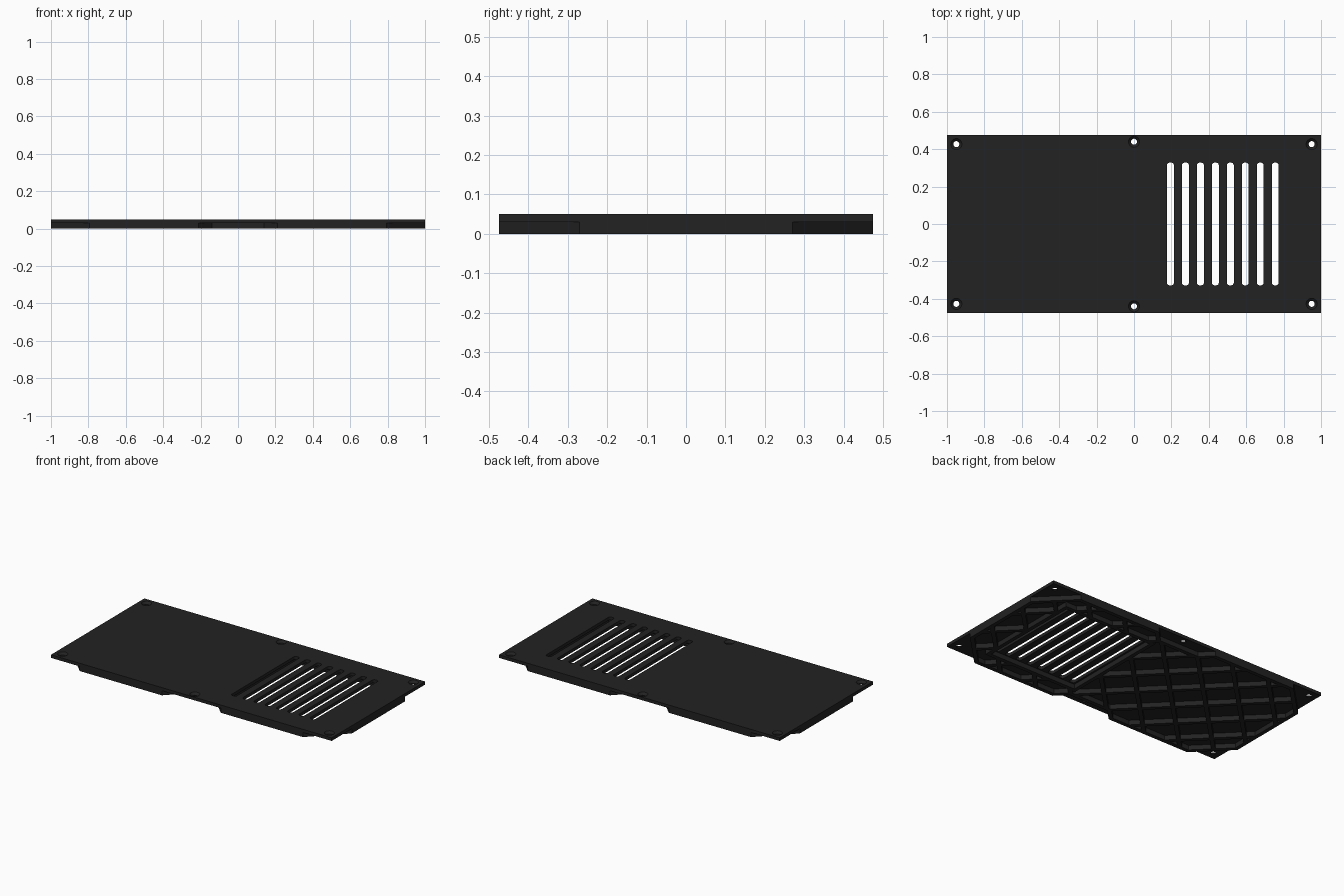
import bpy, bmesh, math
from mathutils import Vector, Matrix

if "Cube" in bpy.data.objects:
    bpy.data.objects.remove(bpy.data.objects["Cube"])

BASE, TOP = 0.03, 0.05           # underside and top of the plate
HX, HY = 1.0, 0.475

mat = bpy.data.materials.new("charcoal_plastic")
mat.diffuse_color = (0.016, 0.016, 0.016, 1)
mat.use_nodes = True
mat.node_tree.nodes["Principled BSDF"].inputs["Base Color"].default_value = mat.diffuse_color


def add_loft(bm, rings):
    """Closed solid through rings of (points, z)."""
    loops = [[bm.verts.new((x, y, z)) for x, y in pts] for pts, z in rings]
    for a, b in zip(loops, loops[1:]):
        for i in range(len(a)):
            j = (i + 1) % len(a)
            bm.faces.new((a[i], a[j], b[j], b[i]))
    bm.faces.new(loops[0][::-1])
    bm.faces.new(loops[-1])


def make(name, solids):
    bm = bmesh.new()
    for rings in solids:
        add_loft(bm, rings)
    bmesh.ops.recalc_face_normals(bm, faces=bm.faces[:])
    me = bpy.data.meshes.new(name)
    bm.to_mesh(me)
    bm.free()
    me.materials.append(mat)
    ob = bpy.data.objects.new(name, me)
    bpy.context.collection.objects.link(ob)
    return ob


def cut(ob, solids, op='DIFFERENCE'):
    cutter = make("cutter", solids)
    cutter.hide_render = True
    mod = ob.modifiers.new("cut", 'BOOLEAN')
    mod.operation, mod.object, mod.solver = op, cutter, 'EXACT'
    bpy.context.view_layer.objects.active = ob
    bpy.ops.object.modifier_apply(modifier=mod.name)
    bpy.data.objects.remove(cutter)


def prism(pts, z0, z1):
    return [(pts, z0), (pts, z1)]


def rect(x0, x1, y0, y1):
    return [(x0, y0), (x1, y0), (x1, y1), (x0, y1)]


def circle(cx, cy, r, n=24):
    return [(cx + r * math.cos(math.tau * i / n), cy + r * math.sin(math.tau * i / n))
            for i in range(n)]


def rounded(cx, cy, hx, hy, r, n=4):
    pts = []
    for q, (sx, sy) in enumerate([(1, 1), (-1, 1), (-1, -1), (1, -1)]):
        for k in range(n + 1):
            a = math.pi / 2 * (q + k / n)
            pts.append((cx + sx * (hx - r) + r * math.cos(a),
                        cy + sy * (hy - r) + r * math.sin(a)))
    return pts


def inset(pts, d):
    """Mitred inward offset of a counter-clockwise outline."""
    out = []
    for i, p in enumerate(pts):
        p = Vector(p)
        a = (p - Vector(pts[i - 1])).normalized()
        b = (Vector(pts[(i + 1) % len(pts)]) - p).normalized()
        na, nb = Vector((-a.y, a.x)), Vector((-b.y, b.x))
        out.append(tuple(p + (na + nb) * d / (1 + na.dot(nb))))
    return out


# Top plate with vent slots and countersunk screw holes
plate = make("cover_plate", [prism(rect(-HX, HX, -HY, HY), BASE, TOP)])
cut(plate, [prism(rounded(0.195 + 0.08 * i, 0, 0.0185, 0.328, 0.014), 0, 0.1)
            for i in range(8)])
spots = [(x, s * y) for x, y in ((-0.95, 0.427), (0, 0.44), (0.95, 0.427)) for s in (-1, 1)]
cut(plate, [[(circle(x, y, 0.016), 0), (circle(x, y, 0.016), 0.036),
             (circle(x, y, 0.03), TOP), (circle(x, y, 0.03), 0.1)] for x, y in spots])

# Rim under the plate, stepping in around every screw
half = [(1, 0.27), (0.795, HY), (0.21, HY), (0.14, 0.405),
        (-0.14, 0.405), (-0.21, HY), (-0.795, HY), (-1, 0.27)]
outline = half + [(-x, -y) for x, y in half]
rim = make("under_rim", [prism(outline, 0, BASE)])
cut(rim, [prism(inset(outline, 0.025), -0.1, 0.1)])

# Frame around the vent
vent = rect(0.14, 0.81, -0.36, 0.36)
frame = make("vent_frame", [prism(vent, 0, BASE)])
cut(frame, [prism(inset(vent, 0.025), -0.1, 0.1)])

# Diagonal stiffening ribs, trimmed to the rim and the vent frame
for name, angle in (("ribs_rising", 45), ("ribs_falling", -45)):
    rot = Matrix.Rotation(math.radians(angle), 2)
    solids = []
    for k in range(-6, 7):
        c = 0.19 * k
        bar = [tuple(rot @ Vector(p)) for p in rect(-1.5, 1.5, c - 0.0125, c + 0.0125)]
        solids.append(prism(bar, 0, BASE))
    ribs = make(name, solids)
    cut(ribs, [prism(inset(outline, 0.012), -0.1, 0.1)], 'INTERSECT')
    cut(ribs, [prism(inset(vent, 0.012), -0.1, 0.1)])

# Smooth the round holes, keep edges sharp
bpy.ops.object.select_all(action='DESELECT')
plate.select_set(True)
bpy.context.view_layer.objects.active = plate
bpy.ops.object.shade_smooth_by_angle(angle=math.radians(30))
